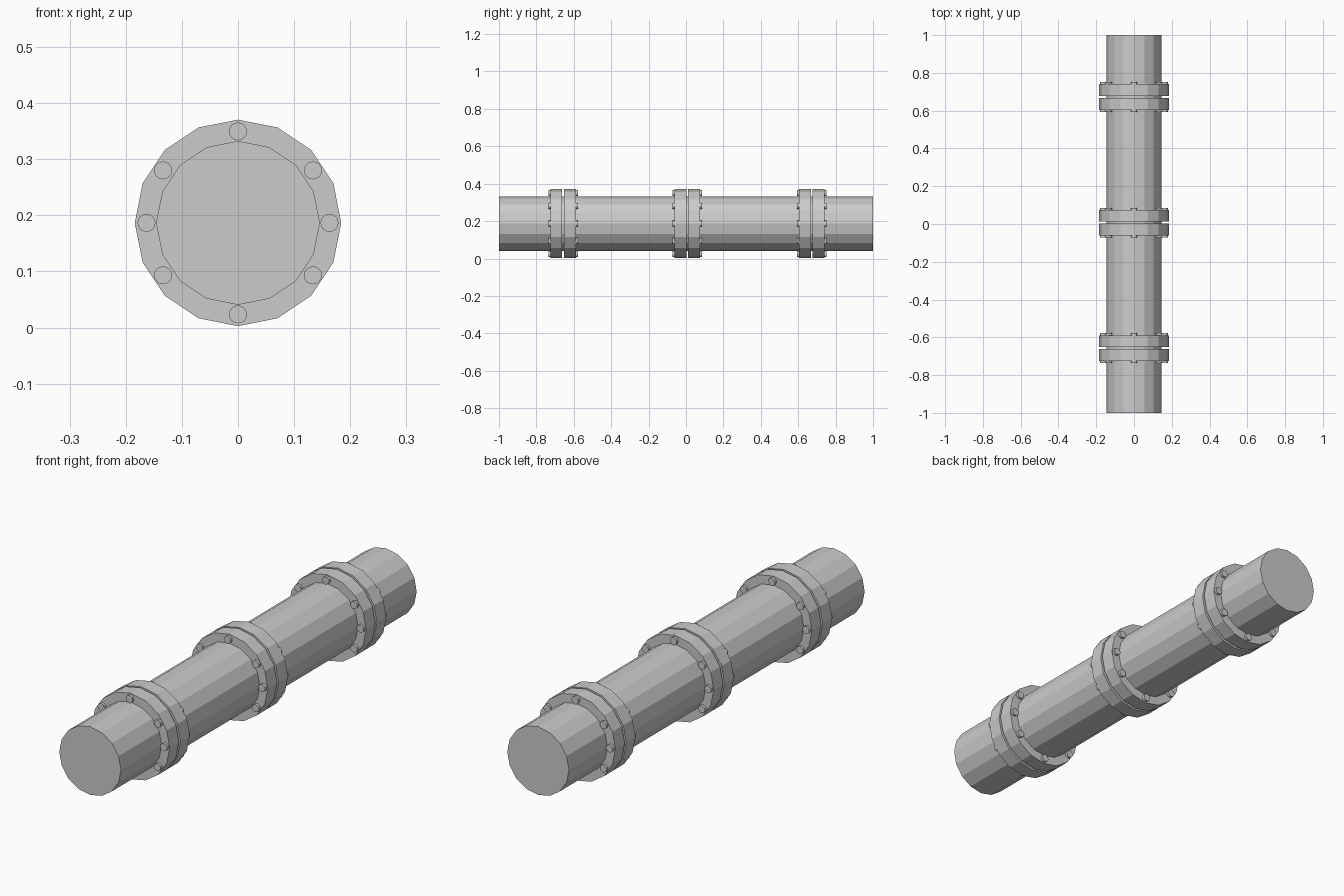
import bpy, bmesh
from math import radians, sin, cos, pi
from mathutils import Matrix, Vector

old = bpy.data.objects.get("Cube")
if old:
    bpy.data.objects.remove(old, do_unlink=True)

grey = bpy.data.materials.new("pipe grey")
grey.use_nodes = True
colour = (0.6, 0.6, 0.6, 1)
grey.diffuse_color = colour
grey.node_tree.nodes["Principled BSDF"].inputs["Base Color"].default_value = colour

AXIS_Z = 0.1865


def add_disc(bm, x, z, y0, y1, r0, r1, sides):
    """Closed cylinder along y, with a corner at the top."""
    place = Matrix.Translation((x, (y0 + y1) / 2, z)) @ Matrix.Rotation(pi / 2, 4, 'X')
    bmesh.ops.create_cone(bm, cap_ends=True, segments=sides, radius1=r1, radius2=r0,
                          depth=y1 - y0, matrix=place)


def finish(name, bm, smooth=False):
    mesh = bpy.data.meshes.new(name)
    bmesh.ops.recalc_face_normals(bm, faces=bm.faces)
    for face in bm.faces:
        face.smooth = smooth and len(face.verts) == 4
    bm.to_mesh(mesh)
    bm.free()
    mesh.materials.append(grey)
    obj = bpy.data.objects.new(name, mesh)
    bpy.context.collection.objects.link(obj)
    return obj


# Main pipe
bm = bmesh.new()
add_disc(bm, 0, AXIS_Z, -1, 1, 0.146, 0.146, 16)
finish("pipe", bm)

# Bolt positions around each flange
bolt_angles = [0, 35, 90, 145, 180, 215, 270, 325]
BOLT_RING = 0.163

# Three joints, each a pair of flanges with bolts on the outer faces
for joint, y in (("front", -0.657), ("middle", 0.007), ("back", 0.672)):
    for side, s in (("front", -1), ("back", 1)):
        inner, outer, head = y + s * 0.005, y + s * 0.068, y + s * 0.079
        bm = bmesh.new()
        add_disc(bm, 0, AXIS_Z, min(inner, outer), max(inner, outer), 0.184, 0.184, 16)
        finish(f"{joint}_joint_{side}_flange", bm)

        bm = bmesh.new()
        for angle in bolt_angles:
            a = radians(angle)
            add_disc(bm, BOLT_RING * cos(a), AXIS_Z + BOLT_RING * sin(a),
                     min(outer, head), max(outer, head), 0.016, 0.016, 16)
        finish(f"{joint}_joint_{side}_bolts", bm, smooth=True)
